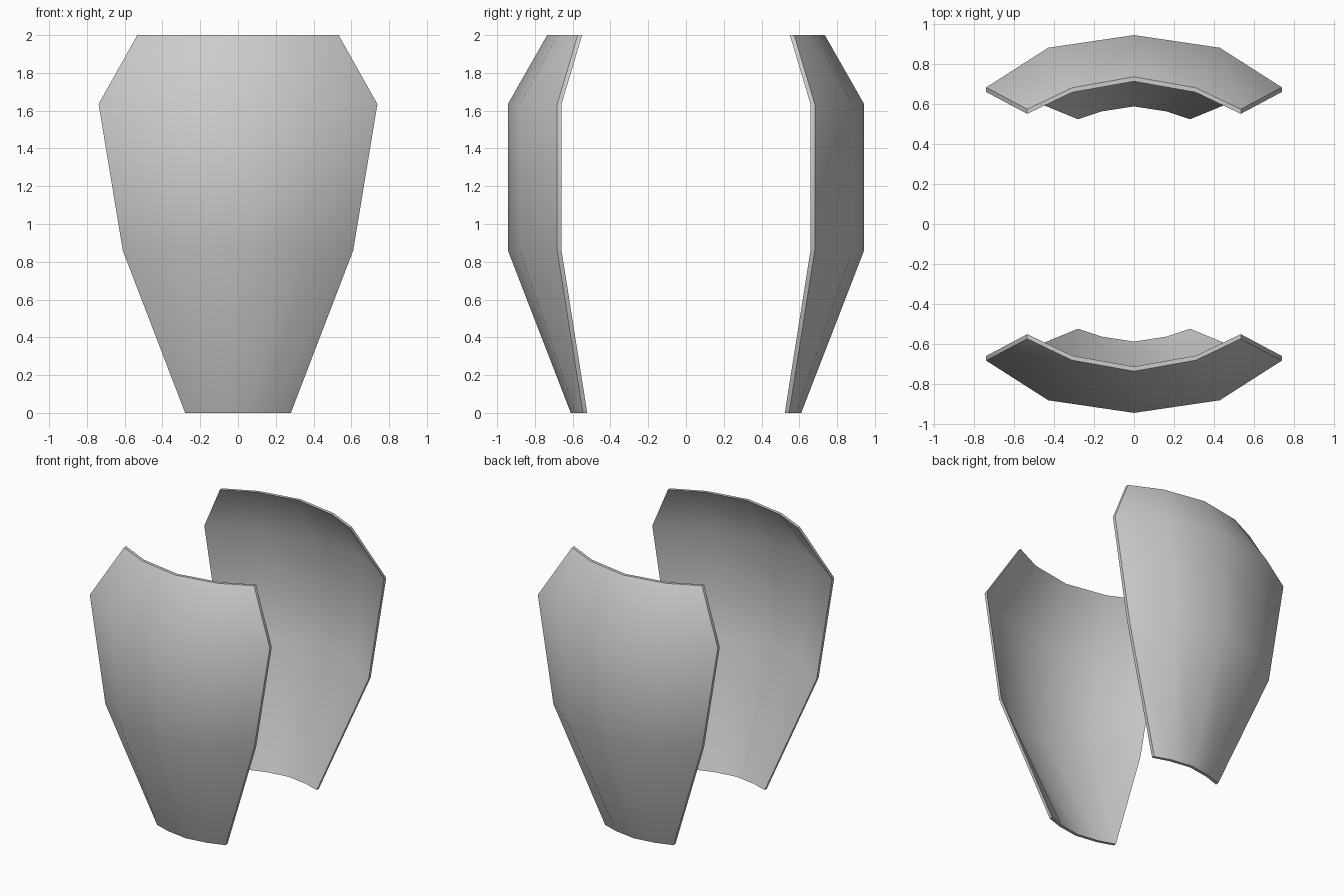
import bpy
import bmesh
import math
from mathutils import Vector

if "Cube" in bpy.data.objects:
    bpy.data.objects.remove(bpy.data.objects["Cube"])

THICKNESS = 0.023
COLUMNS = (-1, -0.58, 0, 0.58, 1)  # share of the half width
# Each row: height, half width, depth at centre, at middle column, at edge
ROWS = [
    (0.00, 0.28, 0.61, 0.585, 0.546),
    (0.86, 0.61, 0.943, 0.88, 0.682),
    (1.635, 0.738, 0.943, 0.88, 0.682),
    (2.00, 0.533, 0.735, 0.68, 0.573),
]

grey = bpy.data.materials.new("plain grey")
grey.use_nodes = True
colour = (0.6, 0.6, 0.6, 1)
grey.diffuse_color = colour
grey.node_tree.nodes["Principled BSDF"].inputs["Base Color"].default_value = colour


def curved_plate(name, side):
    """Bowed shield plate; side is -1 for front and 1 for back."""
    bm = bmesh.new()
    grid = []
    for z, half, *depths in ROWS:
        # depth depends on the distance from the centre column
        grid.append([bm.verts.new((half * u, side * depths[abs(i - 2)], z))
                     for i, u in enumerate(COLUMNS)])
    for low, high in zip(grid, grid[1:]):
        for i in range(len(COLUMNS) - 1):
            bm.faces.new((low[i], low[i + 1], high[i + 1], high[i]))

    # Thicken straight inward so the outline keeps its width
    result = bmesh.ops.extrude_face_region(bm, geom=bm.faces[:], use_keep_orig=True)
    inner = [g for g in result["geom"] if isinstance(g, bmesh.types.BMVert)]
    bmesh.ops.translate(bm, verts=inner, vec=Vector((0, -side * THICKNESS, 0)))
    bmesh.ops.recalc_face_normals(bm, faces=bm.faces[:])

    mesh = bpy.data.meshes.new(name)
    bm.to_mesh(mesh)
    bm.free()
    mesh.materials.append(grey)
    plate = bpy.data.objects.new(name, mesh)
    bpy.context.collection.objects.link(plate)

    # Smooth broad surfaces, crisp rim
    bpy.ops.object.select_all(action="DESELECT")
    plate.select_set(True)
    bpy.context.view_layer.objects.active = plate
    bpy.ops.object.shade_smooth_by_angle(angle=math.radians(40))


curved_plate("front_plate", -1)
curved_plate("back_plate", 1)
